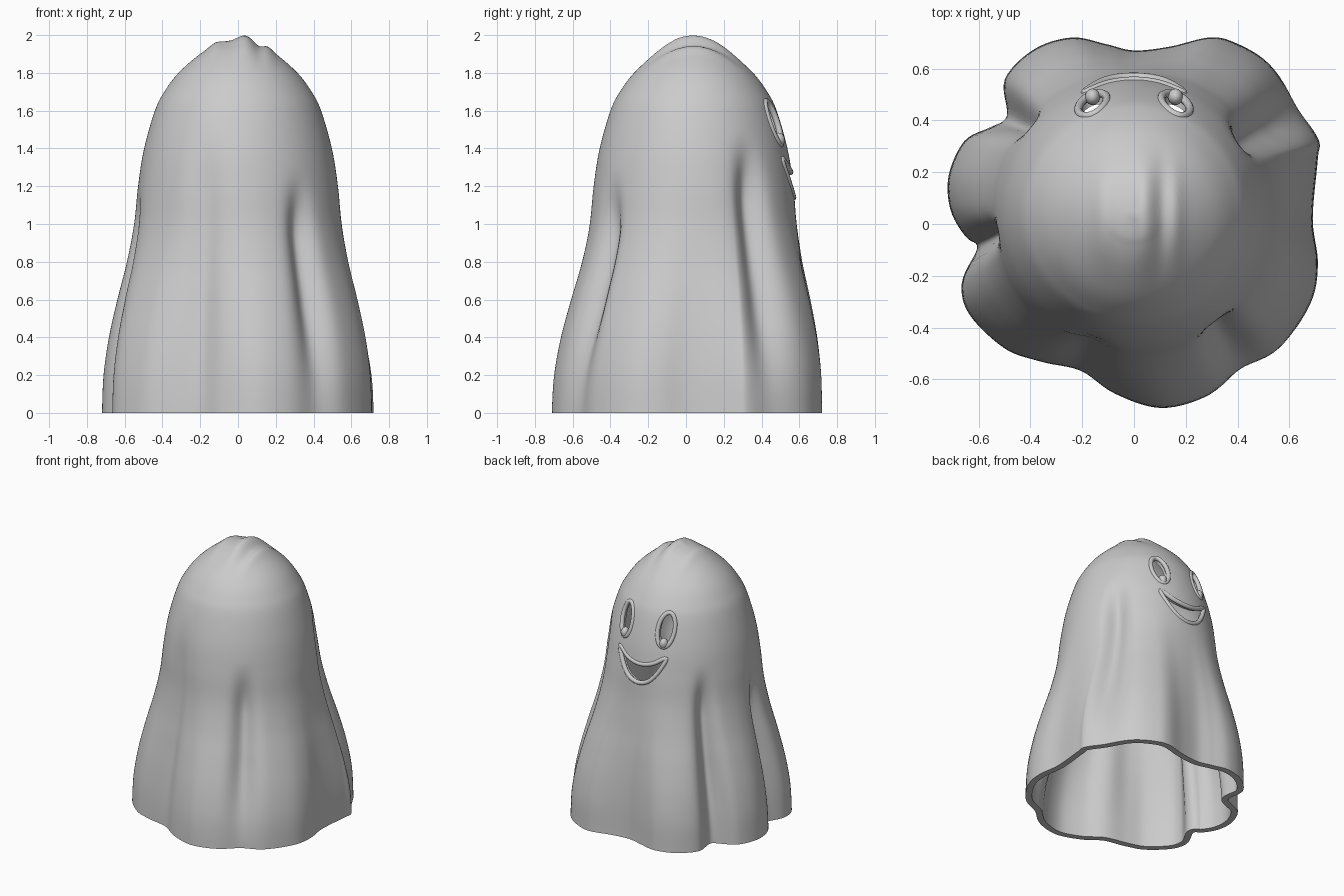
import bpy, bmesh, math
from mathutils import Vector
from mathutils.bvhtree import BVHTree

if "Cube" in bpy.data.objects:
    bpy.data.objects.remove(bpy.data.objects["Cube"])

cloth = bpy.data.materials.new("soft_grey")
cloth.use_nodes = True
cloth.diffuse_color = (0.6, 0.6, 0.6, 1)
cloth.node_tree.nodes["Principled BSDF"].inputs["Base Color"].default_value = (0.6, 0.6, 0.6, 1)


def smooth(a, b, x):
    t = min(1, max(0, (x - a) / (b - a)))
    return t * t * (3 - 2 * t)


def spline(points, steps, closed=False):
    """Catmull-Rom curve through 2D points."""
    pts = [Vector(p) for p in points]
    n = len(pts)
    get = (lambda i: pts[i % n]) if closed else (lambda i: pts[min(n - 1, max(0, i))])
    out = []
    for i in range(n if closed else n - 1):
        a, b, c, d = (get(i + k) for k in (-1, 0, 1, 2))
        for s in range(steps):
            t = s / steps
            out.append(0.5 * (2 * b + (c - a) * t + (2 * a - 5 * b + 4 * c - d) * t ** 2
                              + (3 * b - a - 3 * c + d) * t ** 3))
    return out if closed else out + [pts[-1]]


def make_object(name, bm):
    mesh = bpy.data.meshes.new(name)
    bm.to_mesh(mesh)
    bm.free()
    ob = bpy.data.objects.new(name, mesh)
    bpy.context.collection.objects.link(ob)
    mesh.materials.append(cloth)
    return ob


def shade(ob, angle=40):
    bpy.ops.object.select_all(action='DESELECT')
    ob.select_set(True)
    bpy.context.view_layer.objects.active = ob
    bpy.ops.object.shade_smooth_by_angle(angle=math.radians(angle))


# Wavy hem outline, counter-clockwise
hem = spline([
    (.71, .25), (.715, .33), (.64, .46), (.52, .62), (.39, .7), (.29, .72), (.14, .685),
    (0, .67), (-.11, .695), (-.24, .72), (-.385, .675), (-.5, .56), (-.5, .425), (-.56, .375),
    (-.655, .32), (-.715, .19), (-.71, .06), (-.655, -.05), (-.615, -.095), (-.665, -.23),
    (-.635, -.35), (-.5, -.48), (-.365, -.53), (-.21, -.57), (-.075, -.655), (.1, -.71),
    (.27, -.67), (.41, -.575), (.56, -.48), (.68, -.31), (.71, -.155), (.69, .02)], 6, True)

# Sheet profile as radius and height
profile = spline([
    (.72, 0), (.712, .2), (.685, .4), (.642, .6), (.592, .8), (.553, 1), (.53, 1.2),
    (.497, 1.4), (.44, 1.6), (.39, 1.7), (.315, 1.8), (.2, 1.9), (.1, 1.955), (.01, 1.975)], 6)

# Folds: direction in degrees, top height, depth, width in degrees
folds = [(-53, 1.3, .065, 7), (34, 1.5, .075, 8), (140, 1.3, .06, 6),
         (188, 1.2, .05, 5), (-109, 1.55, .025, 9)]


def sheet_point(o, r, z):
    ang = math.atan2(o.y, o.x)
    wave = 1 - smooth(.1, 1.35, z)
    rad = r * (1 + wave * (o.length / .72 - 1))
    for deg, top, depth, width in folds:
        off = (math.degrees(ang) - deg + 180) % 360 - 180
        fade = (1 - smooth(top - .4, top, z)) * (.2 + .8 * smooth(0, .6, z))
        rad -= depth * fade * math.exp(-(off / width) ** 2)
    x = rad * math.cos(ang)
    y = rad * math.sin(ang) + .04 * smooth(0, 1, z) * (1 if z < 1.95 else .9)
    # pinched ridges on the crown
    crown = smooth(1.75, 1.95, z) * math.exp(-((y - .04) / .2) ** 2)
    ridge = (.028 * math.exp(-((x - .04) / .045) ** 2) - .012 * math.exp(-((x - .11) / .03) ** 2)
             + .014 * math.exp(-((x - .16) / .03) ** 2) + .014 * math.exp(-((x + .12) / .04) ** 2))
    return Vector((x, y, z + crown * ridge))


# Outer skin of the sheet
bm = bmesh.new()
rings = [[bm.verts.new(sheet_point(o, r, z)) for o in hem] for r, z in profile]
n = len(hem)
for low, high in zip(rings, rings[1:]):
    for j in range(n):
        k = (j + 1) % n
        bm.faces.new((low[j], low[k], high[k], high[j]))
bm.faces.new(rings[-1])
bm.normal_update()
skin = BVHTree.FromBMesh(bm)
sheet = make_object("sheet", bm)


def on_skin(x, z):
    return skin.ray_cast(Vector((x, 2, z)), Vector((0, -1, 0)))[0]


# Face outlines in x and z
def eye_outline(side):
    return [Vector((side * .16 + .055 * math.cos(a), 1.535 + .115 * math.sin(a)))
            for a in (math.tau * i / 40 for i in range(40))]


mouth_outline = spline([(-.19, 1.345), (-.1, 1.295), (0, 1.275), (.1, 1.295), (.19, 1.345),
                        (.145, 1.24), (.08, 1.165), (0, 1.14), (-.08, 1.165), (-.145, 1.24)], 5, True)
outlines = {"left_eye": eye_outline(1), "right_eye": eye_outline(-1), "mouth": mouth_outline}

# Thick cloth, then openings cut through the face
thick = sheet.modifiers.new("thickness", 'SOLIDIFY')
thick.thickness = .045
thick.offset = -1
cutters = []
for name, outline in outlines.items():
    bm = bmesh.new()
    face = bm.faces.new([bm.verts.new((p.x, .25, p.y)) for p in outline])
    ext = bmesh.ops.extrude_face_region(bm, geom=[face])
    bmesh.ops.translate(bm, vec=(0, .7, 0),
                        verts=[v for v in ext["geom"] if isinstance(v, bmesh.types.BMVert)])
    bmesh.ops.recalc_face_normals(bm, faces=bm.faces)
    cutter = make_object(name + "_cutter", bm)
    cutter.hide_render = True
    cut = sheet.modifiers.new(name, 'BOOLEAN')
    cut.operation = 'DIFFERENCE'
    cut.solver = 'EXACT'
    cut.object = cutter
    cutters.append(cutter)
bpy.context.view_layer.objects.active = sheet
for mod in list(sheet.modifiers):
    bpy.ops.object.modifier_apply(modifier=mod.name)
for cutter in cutters:
    bpy.data.objects.remove(cutter)
# Level the hem
for v in sheet.data.vertices:
    if v.co.z < .01:
        v.co.z = 0
shade(sheet)

# Rolled rims around the openings
for name, outline in outlines.items():
    curve = bpy.data.curves.new(name + "_rim", 'CURVE')
    curve.dimensions = '3D'
    curve.bevel_depth = .016
    curve.bevel_resolution = 3
    line = curve.splines.new('POLY')
    line.points.add(len(outline) - 1)
    line.use_cyclic_u = True
    for point, p in zip(line.points, outline):
        point.co = (*(on_skin(p.x, p.y) - Vector((0, .006, 0))), 1)
    curve.materials.append(cloth)
    rim = bpy.data.objects.new(name + "_rim", curve)
    bpy.context.collection.objects.link(rim)

# Small glint knobs at the foot of each eye
for side, name in ((1, "left_eye_glint"), (-1, "right_eye_glint")):
    bm = bmesh.new()
    bmesh.ops.create_uvsphere(bm, u_segments=20, v_segments=12, radius=.032)
    knob = make_object(name, bm)
    knob.location = on_skin(side * .16, 1.445) - Vector((0, .008, 0))
    knob.scale = (.9, 1, 1.2)
    shade(knob)
